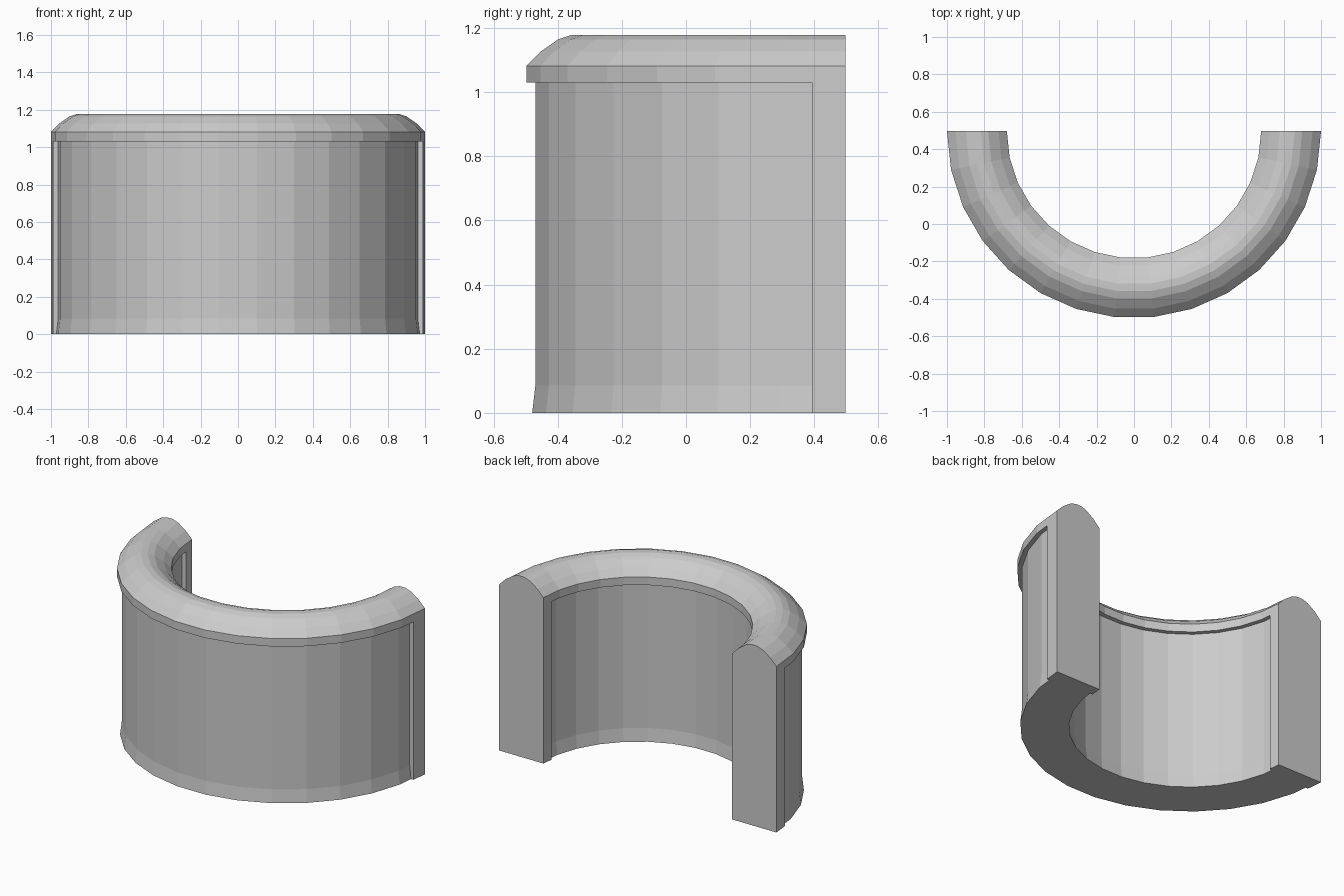
import bpy, bmesh, math
from mathutils import Vector

if "Cube" in bpy.data.objects:
    bpy.data.objects.remove(bpy.data.objects["Cube"])

MID = 0.84      # radius of the wall's centre line
CY = 0.497      # centre of the half circle
SEGS = 15

# Half cross-sections (offset from centre line, height), bottom to top
crown = [(0.16, 1.082), (0.115, 1.127), (0.06, 1.165), (0.02, 1.178)]
wall_half = [(0.142, 0), (0.142, 0), (0.132, 0.085), (0.132, 1.03), (0.16, 1.03)] + crown
post_half = [(0.142, 0), (0.16, 0), (0.16, 0.085), (0.16, 1.03), (0.16, 1.03)] + crown


def closed(half):
    return half + [(-o, z) for o, z in reversed(half)]


def direction(deg):
    a = math.radians(deg)
    return Vector((math.sin(a), -math.cos(a), 0))


# Stations along the sweep: recessed wall between two full-thickness end posts
step = 180 / SEGS
dirs = [direction(-90 + i * step) for i in range(SEGS + 1)]
wall, post = closed(wall_half), closed(post_half)
start = (dirs[0] + dirs[1]) / 2
end = (dirs[-1] + dirs[-2]) / 2
stations = [(dirs[0], post), (start, post), (start, wall)]
stations += [(d, wall) for d in dirs[1:-1]]
stations += [(end, wall), (end, post), (dirs[-1], post)]

bm = bmesh.new()
cache = {}


def vert(d, o, z):
    p = d * (MID + o) + Vector((0, CY, z))
    key = tuple(round(c, 5) for c in p)
    if key not in cache:
        cache[key] = bm.verts.new(p)
    return cache[key]


def face(verts):
    unique = list(dict.fromkeys(verts))
    if len(unique) > 2:
        bm.faces.new(unique)


# Sweep the sections, then cap both ends
rings = [[vert(d, o, z) for o, z in prof] for d, prof in stations]
n = len(wall)
for a, b in zip(rings, rings[1:]):
    for i in range(n):
        j = (i + 1) % n
        face([a[i], a[j], b[j], b[i]])
face(rings[0])
face(rings[-1])
bmesh.ops.recalc_face_normals(bm, faces=bm.faces)

mesh = bpy.data.meshes.new("curved_wall")
bm.to_mesh(mesh)
bm.free()
obj = bpy.data.objects.new("curved_wall", mesh)
bpy.context.collection.objects.link(obj)
